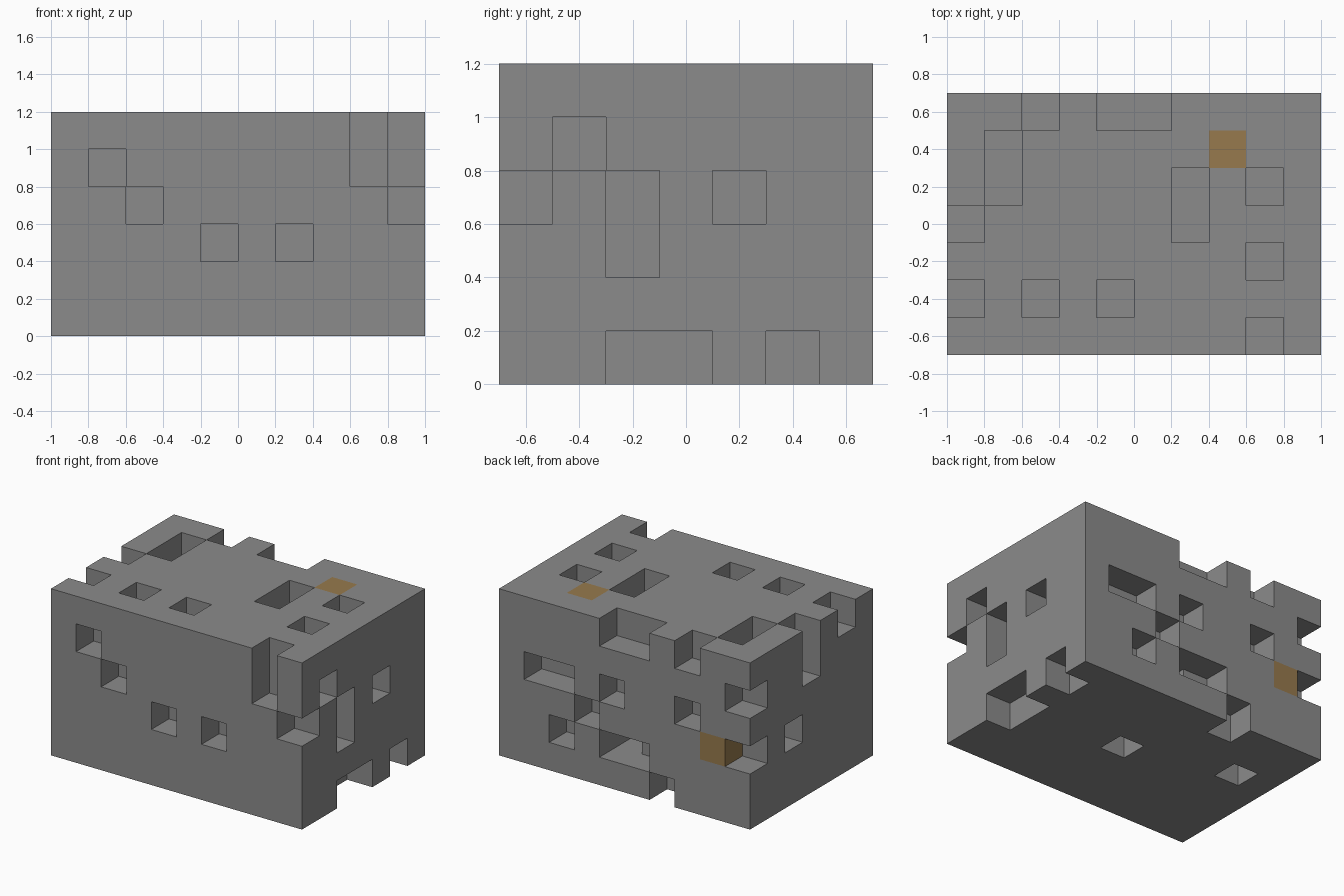
import bpy, bmesh
from itertools import product
from mathutils import Vector

if "Cube" in bpy.data.objects:
    bpy.data.objects.remove(bpy.data.objects["Cube"], do_unlink=True)

CELL = 0.2
SIZE = (10, 7, 6)


def material(name, colour):
    mat = bpy.data.materials.new(name)
    mat.use_nodes = True
    mat.diffuse_color = (*colour, 1)
    mat.node_tree.nodes["Principled BSDF"].inputs["Base Color"].default_value = (*colour, 1)
    return mat


def block(spec):
    """Cells of one pocket, written as 'x y z', where '45' means a run of cells."""
    return set(product(*[[int(d) for d in axis] for axis in spec.split()]))


# Pockets cut one cell deep into each side
top = ["1 45 5", "0 3 45", "2 6 5", "45 6 5", "6 34 5", "8 4 5", "8 2 5",
       "0 1 5", "2 1 5", "4 1 5"]
front = ["1 0 4", "2 0 3", "4 0 2", "6 0 2", "8 0 45"]
right_end = ["9 1 4", "9 0 3", "9 2 23", "9 4 3", "9 23 0", "9 5 0"]
back = ["78 6 3", "5 6 3", "6 6 2", "7 6 1", "45 6 1", "5 5 1", "3 6 0", "2 6 3"]
left_end = ["0 6 2", "0 6 4", "0 4 2"]
bottom = ["5 3 0", "1 4 0"]

solid = set(product(*map(range, SIZE)))
for spec in top + front + right_end + back + left_end + bottom:
    solid -= block(spec)

# Coloured cells
orange_cells = block("7 5 5") | block("1 6 2")

# Outer skin: one square wherever a solid cell meets an open one
bm = bmesh.new()
origin = Vector((-SIZE[0] / 2, -SIZE[1] / 2, 0))
for cell in sorted(solid):
    for axis, side in product(range(3), (-1, 1)):
        near = list(cell)
        near[axis] += side
        if tuple(near) in solid:
            continue
        normal, u = Vector((0, 0, 0)), Vector((0, 0, 0))
        normal[axis] = side / 2
        u[(axis + 1) % 3] = 0.5
        v = normal.cross(u) * 2
        centre = origin + Vector(cell) + Vector((0.5, 0.5, 0.5)) + normal
        corners = [centre - u - v, centre + u - v, centre + u + v, centre - u + v]
        face = bm.faces.new([bm.verts.new(c * CELL) for c in corners])
        face.material_index = int(cell in orange_cells)
bmesh.ops.remove_doubles(bm, verts=bm.verts, dist=0.001)

mesh = bpy.data.meshes.new("notched_block")
bm.to_mesh(mesh)
bm.free()
mesh.materials.append(material("stone grey", (0.26, 0.26, 0.26)))
mesh.materials.append(material("ochre", (0.31, 0.195, 0.075)))
bpy.context.collection.objects.link(bpy.data.objects.new("notched_block", mesh))
